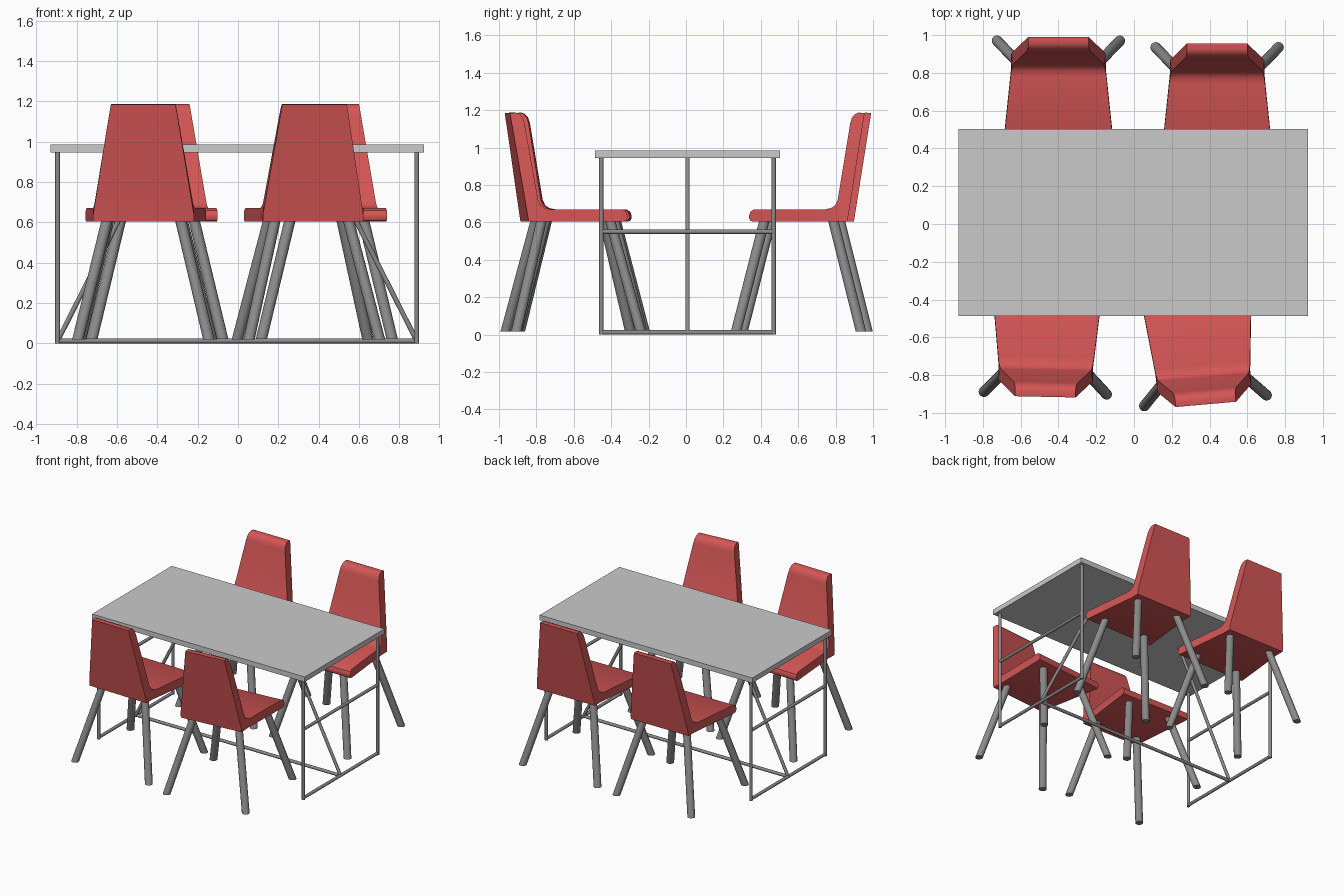
import bpy, bmesh, math
from mathutils import Vector, Matrix

if "Cube" in bpy.data.objects:
    bpy.data.objects.remove(bpy.data.objects["Cube"])


def material(name, col):
    m = bpy.data.materials.new(name)
    m.diffuse_color = (*col, 1)
    m.use_nodes = True
    m.node_tree.nodes["Principled BSDF"].inputs["Base Color"].default_value = m.diffuse_color
    return m


RED = material("red shell", (0.66, 0.092, 0.092))
GREY = material("grey metal", (0.26, 0.26, 0.26))
PALE = material("pale tabletop", (0.59, 0.59, 0.59))


def finish(bm, name, mat, smooth=True):
    bmesh.ops.recalc_face_normals(bm, faces=bm.faces[:])
    me = bpy.data.meshes.new(name)
    bm.to_mesh(me)
    bm.free()
    ob = bpy.data.objects.new(name, me)
    bpy.context.collection.objects.link(ob)
    me.materials.append(mat)
    if smooth:
        bpy.ops.object.select_all(action='DESELECT')
        ob.select_set(True)
        bpy.context.view_layer.objects.active = ob
        bpy.ops.object.shade_smooth_by_angle(angle=math.radians(35))
    return ob


def rod(bm, a, b, r, n=12, flat=False):
    """Cylinder from a to b; flat keeps both ends horizontal."""
    a, b = Vector(a), Vector(b)
    q = Matrix.Identity(3) if flat else (b - a).to_track_quat('Z', 'Y').to_matrix()
    ring = [q @ Vector((r * math.cos(t), r * math.sin(t), 0))
            for t in (2 * math.pi * i / n for i in range(n))]
    lo = [bm.verts.new(a + v) for v in ring]
    hi = [bm.verts.new(b + v) for v in ring]
    for i in range(n):
        j = (i + 1) % n
        bm.faces.new((lo[i], lo[j], hi[j], hi[i]))
    bm.faces.new(lo[::-1])
    bm.faces.new(hi)


# Table top
CX, CY = -0.004, 0.008
bm = bmesh.new()
bmesh.ops.create_cube(bm, size=1, matrix=Matrix.Translation((CX, CY, 0.965))
                      @ Matrix.Diagonal((1.85, 0.99, 0.04, 1)))
finish(bm, "table_top", PALE, False)

# Table frame: end frames, braces and long floor rail
X, Y, R = 0.89, 0.461, 0.012
bm = bmesh.new()
for s in (-1, 1):
    x = CX + s * X
    for t in (-1, 1):
        rod(bm, (x, CY + t * Y, 0), (x, CY + t * Y, 0.95), R)
    for z in (R, 0.55):
        rod(bm, (x, CY - Y, z), (x, CY + Y, z), R)
    rod(bm, (x, CY, R), (CX + s * 0.415, CY, 0.95), R)
rod(bm, (CX - X, CY, R), (CX + X, CY, R), R)
finish(bm, "table_frame", GREY)

# Chair shell stations: inner (y, z), outer (y, z)
SHELL = [((.337, .638), (.337, .622)), ((.345, .658), (.344, .609)),
         ((.365, .670), (.358, .605)), ((.745, .670), (.795, .605)),
         ((.775, .676), (.835, .605)), ((.798, .692), (.863, .605)),
         ((.811, .720), (.868, .637)), ((.878, 1.13), (.943, 1.11)),
         ((.887, 1.16), (.949, 1.145)), ((.905, 1.18), (.953, 1.172)),
         ((.925, 1.187), (.955, 1.184))]
BACK = 0.955


def half_width(y, z):
    w = 0.25 + 0.048 * max(0, (0.795 - y) / 0.456)
    return w - 0.09 * max(0, (z - 0.66) / 0.525)


def chair(name, x, y, deg):
    mat = Matrix.Translation((x, y, 0)) @ Matrix.Rotation(math.radians(deg), 4, 'Z')
    # Seat and backrest in one bent shell
    bm = bmesh.new()
    rings = []
    for (yi, zi), (yo, zo) in SHELL:
        wi, wo = half_width(yi, zi), half_width(yo, zo)
        rings.append([bm.verts.new((sx, py - BACK, pz)) for sx, py, pz in
                      ((-wi, yi, zi), (wi, yi, zi), (wo, yo, zo), (-wo, yo, zo))])
    for a, b in zip(rings, rings[1:]):
        for i in range(4):
            j = (i + 1) % 4
            bm.faces.new((a[i], a[j], b[j], b[i]))
    bm.faces.new(rings[0][::-1])
    bm.faces.new(rings[-1])
    finish(bm, name + "_seat_shell", RED).matrix_world = mat
    # Splayed legs
    bm = bmesh.new()
    for s in (-1, 1):
        for foot, top in ((.935, .787), (.268, .42)):
            rod(bm, (s * .325, foot - BACK, .018), (s * .182, top - BACK, .612),
                .028, 16, True)
    finish(bm, name + "_legs", GREY).matrix_world = mat


chair("rear_left_chair", -0.40, 0.99, 0)
chair("rear_right_chair", 0.44, 0.955, 0)
chair("front_left_chair", -0.47, -0.915, 178.8)
chair("front_right_chair", 0.38, -0.955, 185)
